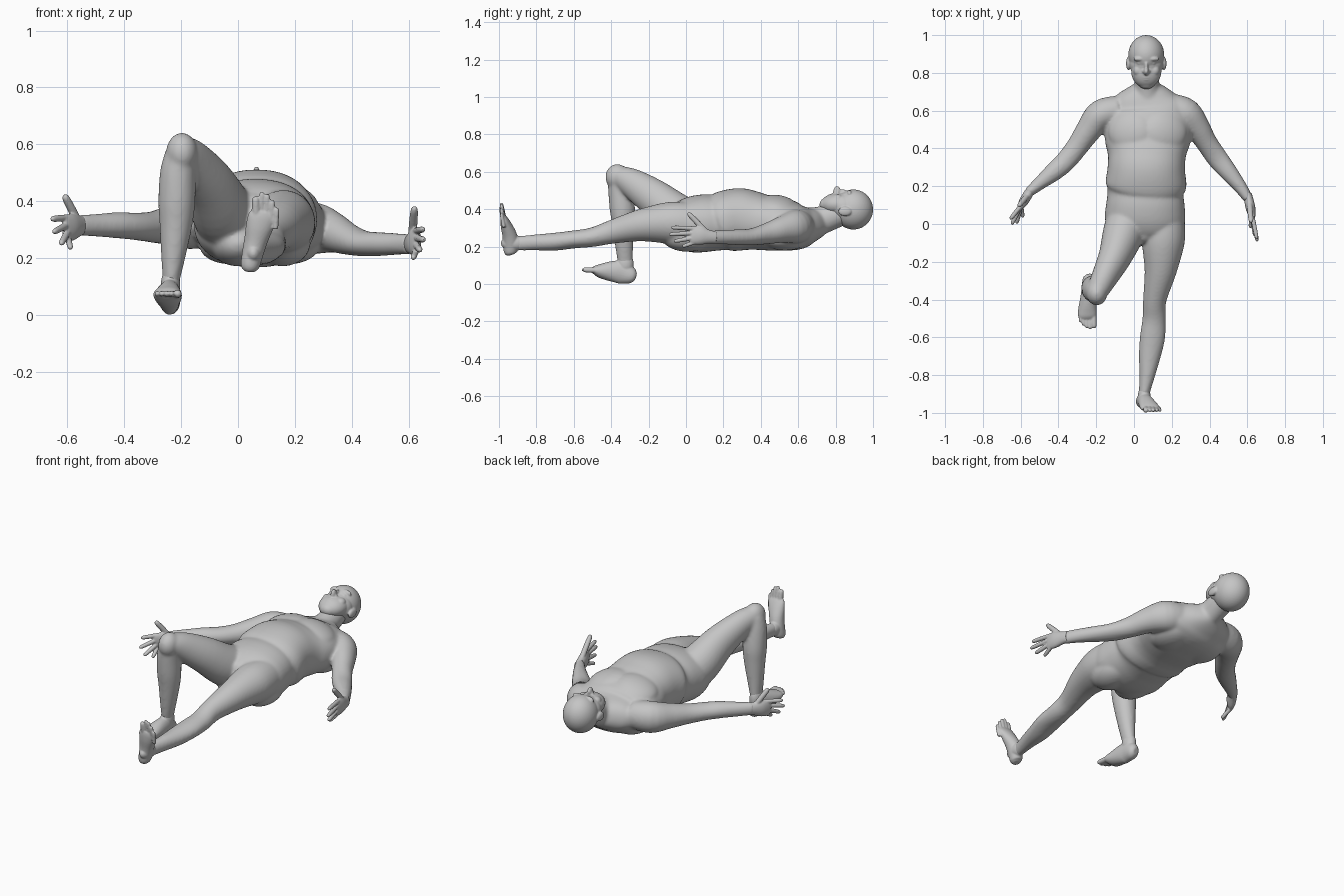
import bpy, bmesh, math
from mathutils import Vector, Matrix, Euler

if "Cube" in bpy.data.objects:
    bpy.data.objects.remove(bpy.data.objects["Cube"], do_unlink=True)

GREY = (0.56, 0.56, 0.56, 1)
skin = bpy.data.materials.new("plain grey")
skin.diffuse_color = GREY
skin.use_nodes = True
skin.node_tree.nodes["Principled BSDF"].inputs["Base Color"].default_value = GREY


def spline(p0, p1, p2, p3, t):
    return 0.5 * (2 * p1 + (p2 - p0) * t + (2 * p0 - 5 * p1 + 4 * p2 - p3) * t * t
                  + (3 * p1 - p0 - 3 * p2 + p3) * t ** 3)


def loft(bm, rings, power=2.0, sides=28, steps=4):
    """Skin over elliptical rings (x, y, z, half width, half depth)."""
    n = len(rings)
    samples = []
    for i in range(n - 1):
        quad = [rings[max(0, min(n - 1, i + k))] for k in (-1, 0, 1, 2)]
        for s in range(steps):
            samples.append([spline(*c, s / steps) for c in zip(*quad)])
    samples.append(list(rings[-1]))
    loops = []
    for i, r in enumerate(samples):
        a, b = samples[max(i - 1, 0)], samples[min(i + 1, len(samples) - 1)]
        t = (Vector(b[:3]) - Vector(a[:3])).normalized()
        u = (Vector((1, 0, 0)) - t * t.x).normalized()
        v = t.cross(u)
        loop = []
        for k in range(sides):
            ang = 2 * math.pi * k / sides
            c, s = math.cos(ang), math.sin(ang)
            c = math.copysign(abs(c) ** (2 / power), c)
            s = math.copysign(abs(s) ** (2 / power), s)
            loop.append(bm.verts.new(Vector(r[:3]) + u * c * r[3] + v * s * r[4]))
        loops.append(loop)
    faces = [bm.faces.new(loops[0]), bm.faces.new(loops[-1][::-1])]
    for l0, l1 in zip(loops, loops[1:]):
        for k in range(sides):
            j = (k + 1) % sides
            faces.append(bm.faces.new((l0[k], l1[k], l1[j], l0[j])))
    bmesh.ops.recalc_face_normals(bm, faces=faces)


def ball(bm, centre, radii, tilt=(0, 0, 0)):
    turn = Euler([math.radians(a) for a in tilt]).to_matrix().to_4x4()
    m = Matrix.Translation(centre) @ turn @ Matrix.Diagonal((*radii, 1))
    bmesh.ops.create_icosphere(bm, subdivisions=4, radius=1, matrix=m)


def digit(bm, base, tip, r):
    """Tapered finger or toe with a rounded tip."""
    a, b = Vector(base), Vector(tip)
    loft(bm, [(*a.lerp(b, f), r * k, r * k)
              for f, k in ((0, 1), (0.5, 1), (0.85, 0.9), (0.97, 0.6), (1, 0.25))], sides=12)


def finish(name, bm, voxel, smooth):
    """Fuse the overlapping volumes into one smooth skin."""
    me = bpy.data.meshes.new(name)
    bm.to_mesh(me)
    bm.free()
    me.materials.append(skin)
    for p in me.polygons:
        p.use_smooth = True
    ob = bpy.data.objects.new(name, me)
    bpy.context.collection.objects.link(ob)
    m = ob.modifiers.new("fuse", 'REMESH')
    m.mode = 'VOXEL'
    m.voxel_size = voxel
    m.use_smooth_shade = True
    m = ob.modifiers.new("soften", 'SMOOTH')
    m.factor = 0.5
    m.iterations = smooth


# Torso with the belly fold above the hips
bm = bmesh.new()
loft(bm, [(.07, .74, .335, .065, .06), (.07, .705, .325, .125, .078), (.07, .66, .315, .185, .098),
          (.075, .60, .307, .22, .125), (.075, .50, .32, .233, .143), (.07, .42, .328, .222, .148),
          (.068, .36, .338, .206, .157), (.065, .29, .345, .205, .167), (.063, .21, .337, .215, .162),
          (.06, .172, .328, .2, .149), (.06, .10, .325, .208, .154), (.058, .02, .315, .212, .148),
          (.055, -.05, .305, .185, .12), (.055, -.10, .30, .11, .07)], power=2.2, sides=48)
for s in (-1, 1):
    ball(bm, (.072 + s * .09, .49, .414), (.122, .112, .055), (-8, s * 15, 0))   # chest
    ball(bm, (.078 + s * .078, .01, .252), (.098, .14, .08))                     # buttocks
    ball(bm, (.075 + s * .1, .53, .243), (.11, .13, .064))                       # shoulder blades
ball(bm, (.055, -.045, .385), (.042, .055, .045))
# Neck
loft(bm, [(.07, .60, .31, .09, .10), (.07, .68, .328, .08, .082), (.068, .74, .346, .066, .074),
          (.066, .80, .368, .066, .07), (.065, .86, .38, .06, .06)])
# Right arm
loft(bm, [(-.08, .60, .32, .08, .08), (-.175, .577, .32, .081, .088), (-.24, .497, .315, .068, .07),
          (-.30, .41, .31, .058, .055), (-.36, .335, .312, .055, .048), (-.42, .28, .316, .05, .046),
          (-.50, .215, .316, .036, .04), (-.56, .165, .316, .026, .036)])
# Left arm
loft(bm, [(.20, .61, .31, .08, .085), (.275, .582, .305, .083, .09), (.335, .51, .29, .068, .071),
          (.385, .43, .268, .057, .056), (.44, .35, .252, .056, .045), (.50, .275, .25, .048, .042),
          (.56, .20, .25, .036, .038), (.607, .13, .25, .026, .036)])
# Left leg, stretched out
loft(bm, [(.165, .06, .32, .10, .11), (.16, -.04, .325, .112, .115), (.153, -.12, .325, .11, .108),
          (.14, -.25, .312, .085, .085), (.11, -.40, .277, .062, .063), (.107, -.50, .25, .062, .052),
          (.098, -.60, .238, .067, .048), (.083, -.70, .226, .058, .048), (.07, -.80, .222, .042, .043),
          (.055, -.89, .217, .03, .039), (.05, -.94, .215, .03, .036)])
# Right thigh, knee and shin, bent upward
loft(bm, [(-.03, .04, .32, .11, .12), (-.06, -.06, .375, .108, .115), (-.10, -.17, .46, .088, .10),
          (-.155, -.28, .535, .07, .08), (-.19, -.35, .572, .058, .06), (-.20, -.38, .585, .045, .045)])
ball(bm, (-.197, -.367, .572), (.055, .064, .069))
loft(bm, [(-.20, -.355, .57, .055, .062), (-.211, -.35, .50, .063, .066), (-.215, -.34, .40, .065, .068),
          (-.218, -.335, .32, .058, .06), (-.228, -.33, .20, .042, .048), (-.235, -.325, .12, .03, .04),
          (-.237, -.32, .08, .03, .036)])
finish("body", bm, 0.008, 10)

# Head with the face looking up
bm = bmesh.new()
ball(bm, (.065, .895, .398), (.095, .105, .107))      # skull
ball(bm, (.065, .845, .41), (.089, .075, .078))       # temples
ball(bm, (.065, .81, .425), (.08, .09, .06))          # face
ball(bm, (.066, .752, .424), (.046, .038, .037))      # chin
ball(bm, (.065, .808, .485), (.015, .022, .038))      # nose tip
ball(bm, (.065, .835, .483), (.011, .035, .023))      # nose bridge
ball(bm, (.065, .776, .470), (.026, .007, .013))      # upper lip
ball(bm, (.065, .765, .466), (.023, .007, .013))      # lower lip
for s in (-1, 1):
    ball(bm, (.065 + s * .034, .874, .482), (.034, .014, .02))    # brow
    ball(bm, (.065 + s * .034, .852, .474), (.016, .010, .013))   # eye
    ball(bm, (.065 + s * .042, .812, .455), (.028, .03, .024))    # cheek
    ball(bm, (.065 + s * .013, .808, .480), (.01, .011, .016))    # nostril
    ball(bm, (.065 + s * .094, .85, .388), (.013, .036, .025))    # ear
finish("head", bm, 0.004, 5)


def hand(name, wrist, knuckles, thumb, tips):
    bm = bmesh.new()
    w, k = Vector(wrist), Vector(knuckles)
    up = Vector((0, 0, 1))
    loft(bm, [(*w.lerp(k, -.2), .022, .032), (*w.lerp(k, .15), .025, .037), (*w.lerp(k, .6), .025, .048),
              (*w.lerp(k, .95), .016, .047), (*w.lerp(k, 1.1), .008, .038)])
    for i, tip in enumerate(tips):
        digit(bm, w.lerp(k, .85) + up * (.036 - .024 * i), tip, .012 if i < 3 else .011)
    digit(bm, w.lerp(k, .3) + up * .025, thumb, .015)
    finish(name, bm, 0.004, 2)


hand("right_hand", (-.55, .175, .316), (-.605, .085, .305), (-.61, .095, .422),
     [(-.656, .025, .338), (-.648, -.003, .292), (-.622, .003, .25), (-.588, .035, .235)])
hand("left_hand", (.605, .14, .25), (.628, .035, .262), (.62, .01, .38),
     [(.651, -.08, .302), (.653, -.092, .265), (.64, -.065, .228), (.615, -.02, .2)])


def foot(name, rings, ankle, toes):
    bm = bmesh.new()
    loft(bm, rings)
    ball(bm, *ankle)
    for i, (base, tip) in enumerate(toes):
        digit(bm, base, tip, (.015, .011, .011, .0105, .010)[i])
    finish(name, bm, 0.004, 4)


# Feet: the right one is planted, the left one has its toes pointing up
foot("right_foot",
     [(-.24, -.27, .035, .016, .02), (-.238, -.288, .042, .033, .042), (-.24, -.34, .062, .037, .062),
      (-.242, -.39, .067, .042, .056), (-.246, -.45, .069, .049, .041), (-.248, -.485, .073, .049, .026),
      (-.248, -.503, .073, .04, .014)],
     ((-.237, -.325, .105), (.034, .045, .065)),
     [((x * .9 - .025, -.47, .073), (x, y, .076)) for x, y in
      ((-.211, -.552), (-.233, -.558), (-.251, -.552), (-.268, -.538), (-.284, -.52))])
foot("left_foot",
     [(.04, -.938, .155, .018, .018), (.042, -.94, .17, .032, .034), (.05, -.936, .21, .037, .042),
      (.062, -.943, .26, .041, .039), (.075, -.96, .31, .048, .031), (.085, -.972, .345, .05, .021),
      (.09, -.978, .365, .04, .012)],
     ((.054, -.92, .218), (.034, .07, .041)),
     [((x * .9 + .008, -.974, z - .075), (x, -.988, z)) for x, z in
      ((.062, .417), (.084, .434), (.103, .426), (.121, .405), (.137, .378))])
